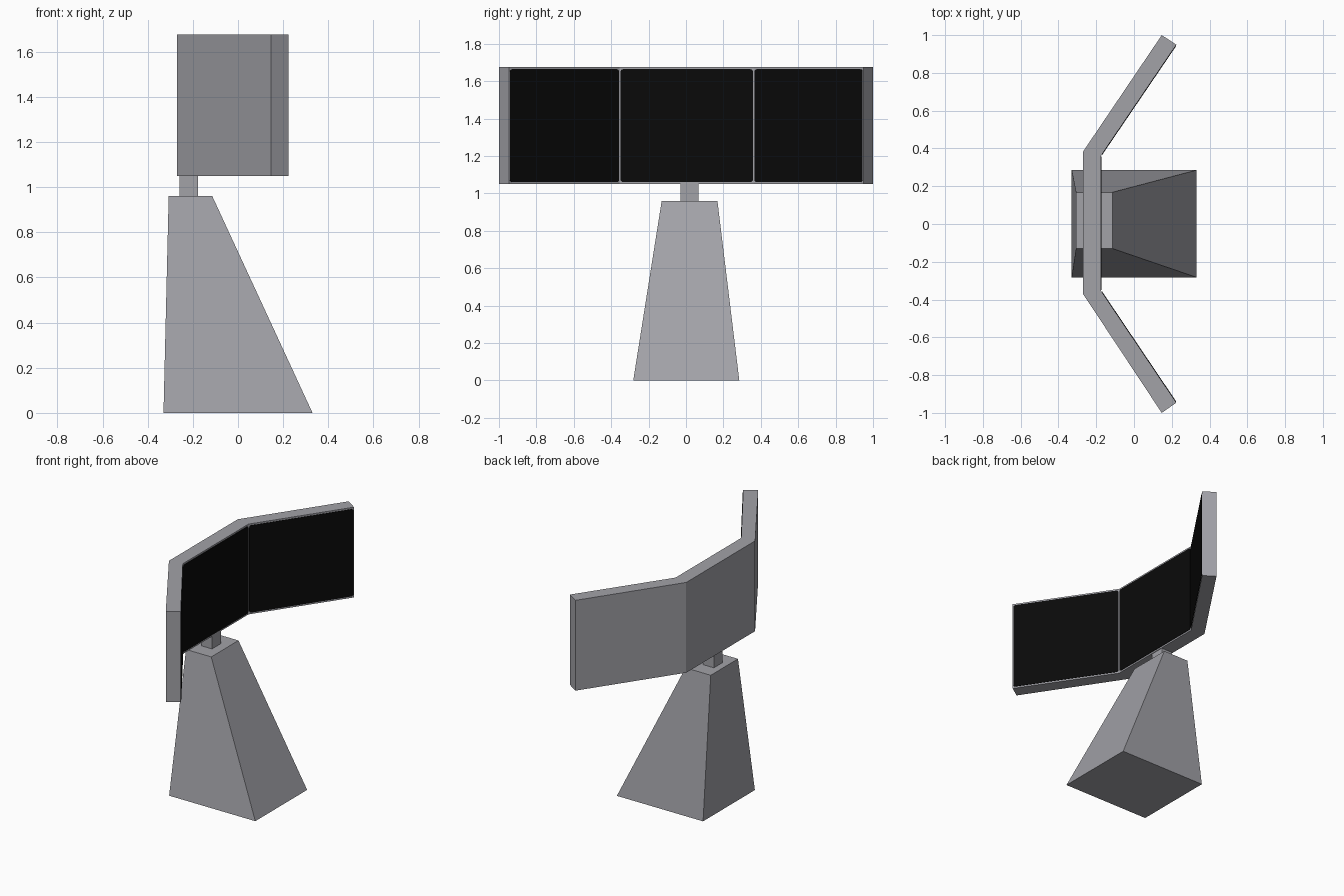
import bpy, bmesh, math
from mathutils import Vector

if "Cube" in bpy.data.objects:
    bpy.data.objects.remove(bpy.data.objects["Cube"])


def material(name, rgb):
    m = bpy.data.materials.new(name)
    m.diffuse_color = (*rgb, 1)
    m.use_nodes = True
    m.node_tree.nodes["Principled BSDF"].inputs["Base Color"].default_value = m.diffuse_color
    return m


GREY = material("casing grey", (0.36, 0.36, 0.39))
BLACK = material("screen black", (0.003, 0.003, 0.003))


def finish(bm, name, mat):
    bmesh.ops.recalc_face_normals(bm, faces=bm.faces)
    mesh = bpy.data.meshes.new(name)
    bm.to_mesh(mesh)
    bm.free()
    mesh.materials.append(mat)
    ob = bpy.data.objects.new(name, mesh)
    bpy.context.collection.objects.link(ob)
    return ob


def loft(name, bottom, top, mat):
    """Closed solid between two matching loops of points."""
    bm = bmesh.new()
    a = [bm.verts.new(p) for p in bottom]
    b = [bm.verts.new(p) for p in top]
    bm.faces.new(a)
    bm.faces.new(b)
    n = len(a)
    for i in range(n):
        j = (i + 1) % n
        bm.faces.new((a[i], a[j], b[j], b[i]))
    return finish(bm, name, mat)


def rect(x0, x1, y0, y1, z):
    return [(x0, y0, z), (x1, y0, z), (x1, y1, z), (x0, y1, z)]


# Tapered pedestal and short neck
loft("pedestal", rect(-0.33, 0.33, -0.282, 0.285, 0),
     rect(-0.307, -0.114, -0.13, 0.168, 0.96), GREY)
loft("neck", rect(-0.26, -0.178, -0.03, 0.066, 0.95),
     rect(-0.26, -0.178, -0.03, 0.066, 1.06), GREY)

# Three-panel folded casing: plan points of the back and the viewing side
Z0, Z1 = 1.05, 1.675
back = [(0.147, -1.0), (-0.27, -0.37), (-0.27, 0.383), (0.147, 1.0)]
front = [(0.224, -0.946), (-0.174, -0.355), (-0.174, 0.363), (0.224, 0.949)]
bm = bmesh.new()
rows = [[bm.verts.new((*p, z)) for p in side]
        for side in (back, front) for z in (Z0, Z1)]
b0, b1, f0, f1 = rows
for i in range(3):
    for lo, hi in ((b0, b1), (f0, f1), (b0, f0), (b1, f1)):
        bm.faces.new((lo[i], lo[i + 1], hi[i + 1], hi[i]))
for i in (0, 3):
    bm.faces.new((b0[i], b1[i], f1[i], f0[i]))
finish(bm, "display_casing", GREY)


# Thin round-cornered screen plates on the viewing side
def screen(name, p, q, side_gap=0.005, end_gap=0.011, r=0.014, lift=0.003):
    p, q = Vector((*p, 0)), Vector((*q, 0))
    along = (q - p).normalized()
    normal = Vector((along.y, -along.x, 0))
    u0, u1 = side_gap, (q - p).length - side_gap
    z0, z1 = Z0 + end_gap, Z1 - end_gap
    corners = [(u1 - r, z1 - r), (u0 + r, z1 - r), (u0 + r, z0 + r), (u1 - r, z0 + r)]
    outline = []
    for k, (cu, cz) in enumerate(corners):
        for s in range(5):
            t = math.pi / 2 * (k + s / 4)
            outline.append(p + along * (cu + r * math.cos(t))
                           + Vector((0, 0, cz + r * math.sin(t))))
    loft(name, [v - normal * 0.002 for v in outline],
         [v + normal * lift for v in outline], BLACK)


for i, name in enumerate(("left_screen", "middle_screen", "right_screen")):
    screen(name, front[i], front[i + 1])
